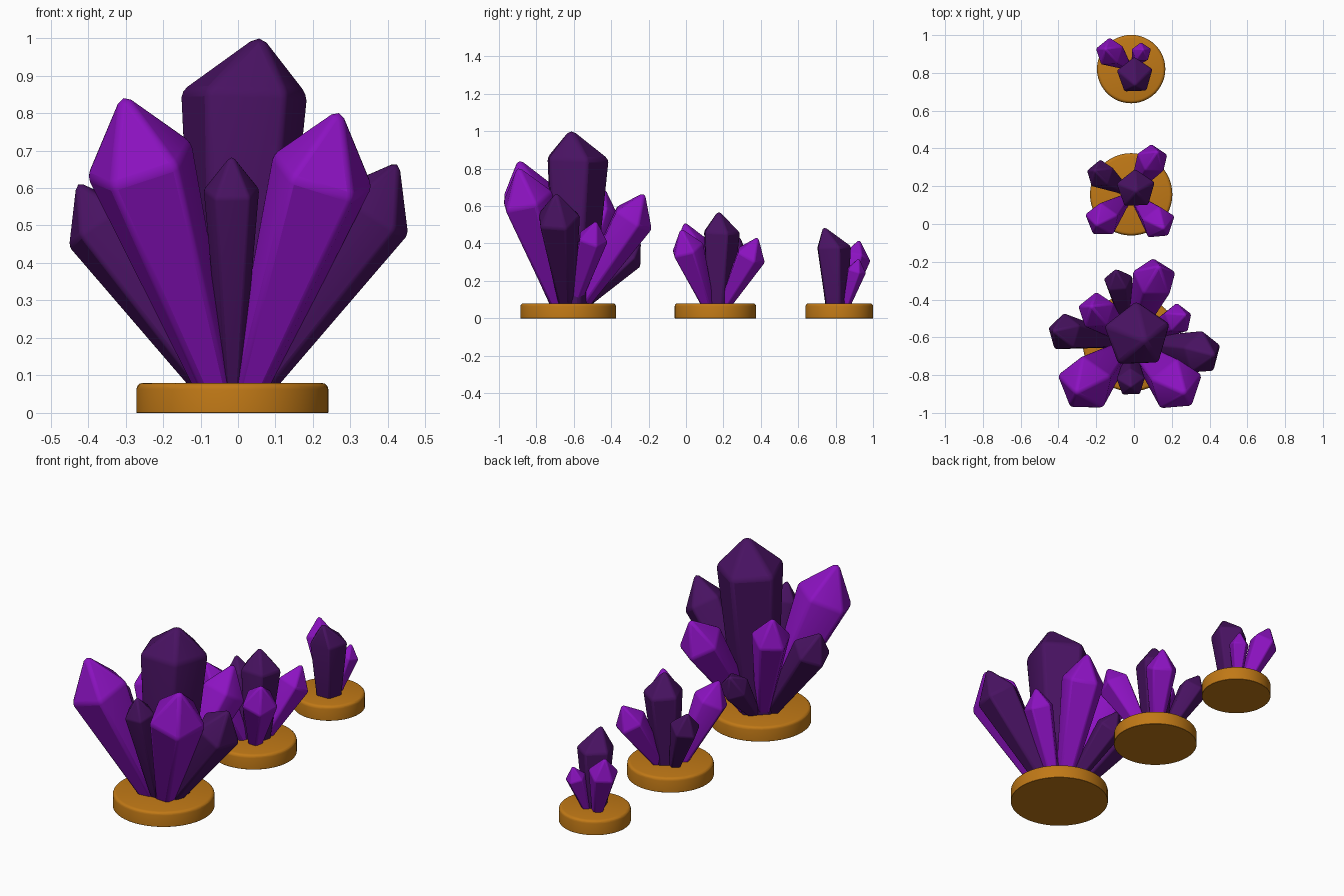
import bpy, bmesh
from math import cos, sin, radians
from mathutils import Vector

if "Cube" in bpy.data.objects:
    bpy.data.objects.remove(bpy.data.objects["Cube"])


def material(name, color):
    m = bpy.data.materials.new(name)
    m.diffuse_color = (*color, 1)
    m.use_nodes = True
    m.node_tree.nodes["Principled BSDF"].inputs["Base Color"].default_value = m.diffuse_color
    return m


BRIGHT = material("bright_purple", (0.26, 0.006, 0.53))
DARK = material("dark_purple", (0.065, 0.006, 0.12))
ORANGE = material("orange", (0.53, 0.19, 0.008))


def soften(ob, mat, width, segments):
    """Colour the part, round its edges and shade it smooth."""
    ob.data.materials.append(mat)
    mod = ob.modifiers.new("soft_edges", "BEVEL")
    mod.width, mod.segments = width, segments
    bpy.ops.object.select_all(action="DESELECT")
    ob.select_set(True)
    bpy.context.view_layer.objects.active = ob
    bpy.ops.object.shade_smooth_by_angle(angle=radians(40))


def stand(name, x, y, radius):
    """Round disc with a softened, slightly narrower top."""
    bm = bmesh.new()
    bmesh.ops.create_cone(bm, cap_ends=True, segments=48, radius1=radius, radius2=radius, depth=0.08)
    bmesh.ops.translate(bm, verts=bm.verts, vec=(x, y, 0.04))
    top = [f for f in bm.faces if f.normal.z > 0.9]
    bmesh.ops.bevel(bm, geom=list(top[0].edges), offset=0.017, segments=3, profile=0.5, affect="EDGES")
    me = bpy.data.meshes.new(name)
    bm.to_mesh(me)
    bm.free()
    ob = bpy.data.objects.new(name, me)
    bpy.context.collection.objects.link(ob)
    soften(ob, ORANGE, 0.001, 1)


def crystal(name, foot, foot_r, shoulder, r, tip, mat):
    """Five-sided shard: narrow foot, wide shoulder, pointed tip."""
    rot = Vector((0, 0, 1)).rotation_difference(shoulder - foot)
    bm = bmesh.new()

    def ring(c, rad):
        turns = [radians(20 + 72 * i) for i in range(5)]
        return [bm.verts.new(c + rot @ Vector((rad * cos(t), rad * sin(t), 0))) for t in turns]

    low, high = ring(foot, foot_r), ring(shoulder, r)
    top = bm.verts.new(tip)
    bm.faces.new(low)
    for i in range(5):
        j = (i + 1) % 5
        bm.faces.new((low[i], low[j], high[j], high[i]))
        bm.faces.new((high[i], high[j], top))
    bmesh.ops.recalc_face_normals(bm, faces=bm.faces)
    me = bpy.data.meshes.new(name)
    bm.to_mesh(me)
    bm.free()
    ob = bpy.data.objects.new(name, me)
    bpy.context.collection.objects.link(ob)
    soften(ob, mat, r * 0.09, 2)


def cluster(size, y, radius, main, main_r, lean, bright, dark):
    """Stand, upright main crystal, and shards (x, y, z of shoulder, radius) fanned around it."""
    x = -0.015
    stand(size + "_stand", x, y, radius)
    main = Vector(main)
    foot = Vector((x + 0.01, (y + main.y) / 2, 0.05))
    tip = main + Vector((*lean, main_r * 0.55 + 0.06))
    crystal(size + "_main_crystal", foot, main_r * 0.65, main, main_r, tip, DARK)
    for mat, label, shards in ((BRIGHT, "bright", bright), (DARK, "dark", dark)):
        for i, (*pos, r) in enumerate(shards):
            shoulder = Vector(pos)
            out = shoulder - Vector((x, y, 0))
            out.z = 0
            foot = Vector((x, y, 0.05)) + out.normalized() * radius * 0.21
            # Tips bend a little back towards vertical
            point = ((shoulder - foot).normalized() + Vector((0, 0, 0.25))).normalized()
            crystal(f"{size}_{label}_shard_{i + 1}", foot, r * 0.36, shoulder, r,
                    shoulder + point * r * 1.3, mat)


cluster("large", -0.63, 0.256, (0.018, -0.59, 0.855), 0.182, (0.042, -0.025),
        bright=[(-0.26, -0.85, 0.665, 0.158), (0.225, -0.855, 0.635, 0.15),
                (0.11, -0.285, 0.535, 0.122), (-0.2, -0.46, 0.57, 0.105), (0.235, -0.5, 0.425, 0.085)],
        dark=[(-0.017, -0.84, 0.59, 0.08), (0.36, -0.685, 0.535, 0.122),
              (-0.37, -0.575, 0.5, 0.105), (-0.085, -0.3, 0.33, 0.08)])
cluster("medium", 0.157, 0.218, (0.01, 0.185, 0.46), 0.107, (0, -0.01),
        bright=[(-0.17, 0.02, 0.4, 0.097), (0.13, 0.005, 0.37, 0.095), (0.1, 0.345, 0.335, 0.088)],
        dark=[(-0.18, 0.265, 0.345, 0.08)])
cluster("small", 0.82, 0.181, (0.005, 0.785, 0.38), 0.1, (0, -0.05),
        bright=[(-0.13, 0.91, 0.325, 0.08), (0.04, 0.91, 0.255, 0.055)], dark=[])
